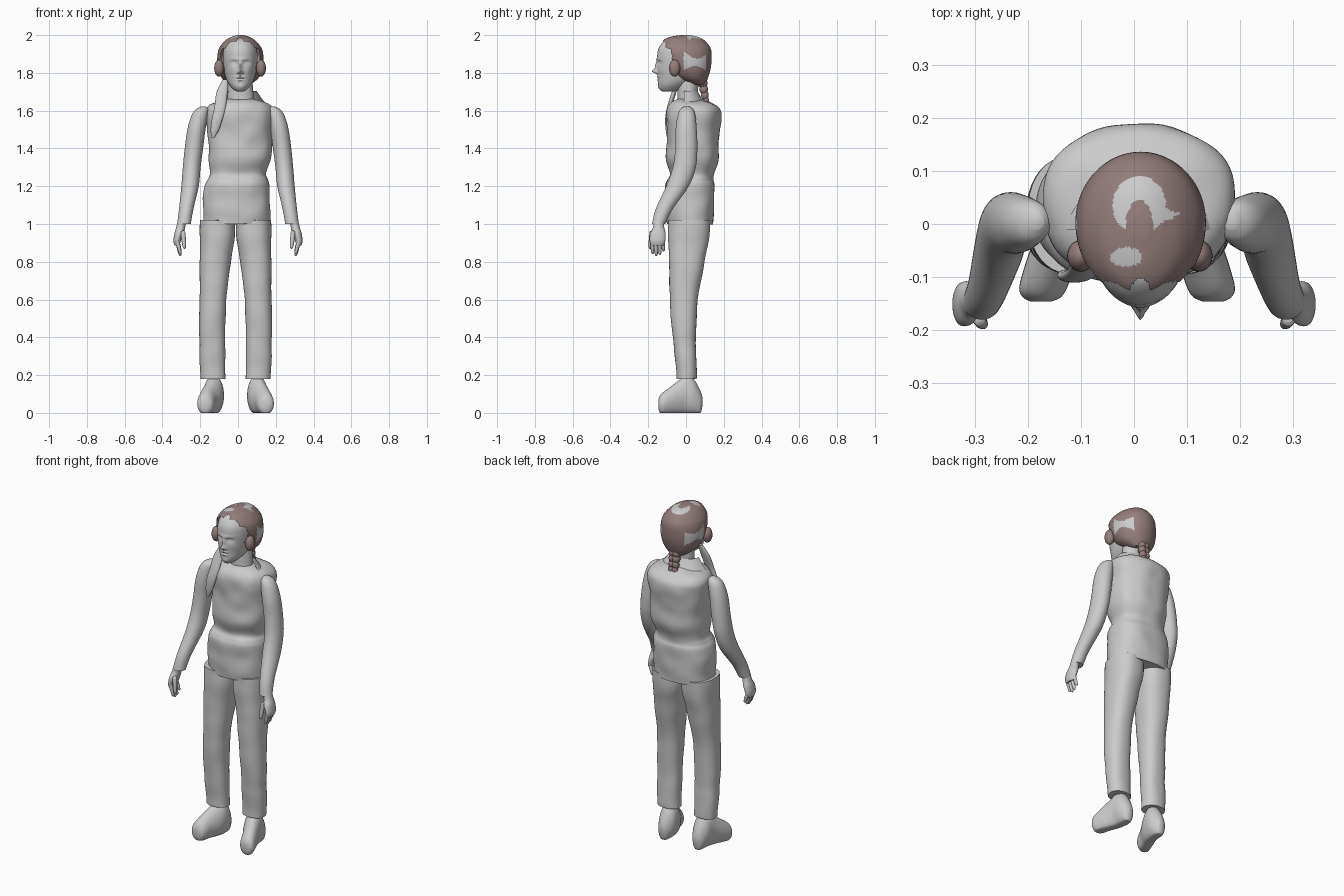
import bpy, bmesh, math
from mathutils import Vector, noise

cube = bpy.data.objects.get("Cube")
if cube:
    bpy.data.objects.remove(cube, do_unlink=True)


def material(name, rgb):
    m = bpy.data.materials.new(name)
    m.use_nodes = True
    m.diffuse_color = (*rgb, 1)
    bsdf = next(n for n in m.node_tree.nodes if n.type == 'BSDF_PRINCIPLED')
    bsdf.inputs["Base Color"].default_value = (*rgb, 1)
    bsdf.inputs["Roughness"].default_value = 0.8
    return m


GREY = material("plain grey", (0.6, 0.6, 0.6))
BROWN = material("hair brown", (0.3, 0.21, 0.2))


def finish(name, bm, mats):
    bmesh.ops.recalc_face_normals(bm, faces=bm.faces)
    me = bpy.data.meshes.new(name)
    bm.to_mesh(me)
    bm.free()
    ob = bpy.data.objects.new(name, me)
    bpy.context.collection.objects.link(ob)
    for m in mats:
        me.materials.append(m)
    bpy.ops.object.select_all(action='DESELECT')
    ob.select_set(True)
    bpy.context.view_layer.objects.active = ob
    bpy.ops.object.shade_smooth_by_angle(angle=math.radians(50))
    return ob


def smooth_rows(rows, steps):
    """Catmull-Rom through rows of section bounds."""
    out = []
    for i in range(len(rows) - 1):
        a, b, c, d = (rows[max(0, min(len(rows) - 1, i + k))] for k in (-1, 0, 1, 2))
        for s in range(steps):
            t = s / steps
            out.append([q + t / 2 * (r - p + t * (2 * p - 5 * q + 4 * r - u + t * (3 * q - p - 3 * r + u)))
                        for p, q, r, u in zip(a, b, c, d)])
    return out + [list(rows[-1])]


def loft(rows, steps=5, segs=32, power=2.0, along_y=False):
    """Rows are (station, x min, x max, depth min, depth max)."""
    bm = bmesh.new()
    rings = []
    for s, x0, x1, d0, d1 in smooth_rows(rows, steps):
        ring = []
        for k in range(segs):
            a = 2 * math.pi * k / segs
            c, n = math.cos(a), math.sin(a)
            x = (x0 + x1) / 2 + (x1 - x0) / 2 * math.copysign(abs(c) ** (2 / power), c)
            d = (d0 + d1) / 2 + (d1 - d0) / 2 * math.copysign(abs(n) ** (2 / power), n)
            ring.append(bm.verts.new((x, s, max(d, 0)) if along_y else (x, d, s)))
        rings.append(ring)
    for lo, hi in zip(rings, rings[1:]):
        for k in range(segs):
            j = (k + 1) % segs
            bm.faces.new((lo[k], lo[j], hi[j], hi[k]))
    bm.faces.new(rings[0])
    bm.faces.new(rings[-1])
    return bm


def wrinkle(bm, amount, scale=11):
    bm.normal_update()
    moves = [v.normal * noise.noise(v.co * scale) * amount for v in bm.verts]
    for v, m in zip(bm.verts, moves):
        v.co += m


def pair(name, build, axis=0.0):
    """Left part and its mirror image about x = axis."""
    finish("left_" + name, build(), [GREY])
    bm = build()
    for v in bm.verts:
        v.co.x = 2 * axis - v.co.x
    finish("right_" + name, bm, [GREY])


def ellipsoid(name, centre, size, mat):
    bm = bmesh.new()
    bmesh.ops.create_uvsphere(bm, u_segments=20, v_segments=12, radius=1)
    for v in bm.verts:
        v.co = Vector(centre) + v.co * Vector(size)
    return finish(name, bm, [mat])


# Loose top with a nipped waist
torso = loft([(1.0, -.185, .17, -.1, .145), (1.1, -.185, .17, -.107, .15), (1.2, -.18, .168, -.11, .152),
              (1.235, -.165, .16, -.1, .145), (1.27, -.15, .15, -.085, .15), (1.35, -.155, .175, -.105, .172),
              (1.45, -.16, .18, -.1, .175), (1.56, -.17, .19, -.105, .187), (1.61, -.165, .185, -.1, .18),
              (1.64, -.13, .155, -.08, .14), (1.66, -.06, .09, -.05, .08)], 6, 64, 2.3)
wrinkle(torso, .007)
finish("torso", torso, [GREY])

# Trousers
def leg():
    bm = loft([(.18, .04, .172, -.05, .055), (.3, .043, .178, -.06, .055), (.4, .042, .178, -.07, .053),
               (.6, .036, .178, -.085, .065), (.8, .01, .178, -.09, .1), (.93, -.008, .175, -.095, .125),
               (1.02, -.01, .172, -.095, .13)], 6, 40, 2.3)
    wrinkle(bm, .005, 9)
    return bm


pair("leg", leg, -.013)

# Shoes turned outwards
pair("foot", lambda: loft([(.088, .085, .11, .04, .08), (.075, .07, .13, -.005, .12), (.04, .05, .148, -.01, .18),
                           (0, .05, .155, -.01, .2), (-.035, .06, .165, -.01, .175), (-.08, .085, .18, -.01, .14),
                           (-.12, .1, .19, -.01, .11), (-.138, .112, .183, .0, .09), (-.146, .13, .168, .02, .07)],
                          along_y=True), -.013)

# Sleeved arms, bent slightly forward
pair("arm", lambda: loft([(1.0, .25, .322, -.18, -.11), (1.08, .236, .312, -.16, -.07), (1.2, .208, .3, -.105, .015),
                          (1.3, .198, .292, -.07, .052), (1.4, .185, .282, -.057, .06), (1.5, .172, .268, -.055, .057),
                          (1.57, .16, .248, -.045, .05), (1.605, .157, .225, -.032, .04),
                          (1.622, .17, .195, -.01, .02)]))

# Hands
pair("hand", lambda: loft([(.885, .308, .335, -.185, -.12), (.91, .303, .342, -.192, -.11),
                           (.95, .288, .337, -.19, -.108), (.98, .28, .328, -.175, -.115),
                           (1.02, .272, .318, -.168, -.12)]))


def digit(top, tip, r):
    def build():
        rows = []
        for t, w in ((0, .4), (.04, .8), (.1, 1), (.5, 1), (.85, .8), (.95, .55), (1, .2)):
            p = Vector(top).lerp(Vector(tip), t)
            rows.append((p.z, p.x - r * w, p.x + r * w, p.y - r * w, p.y + r * w))
        return loft(rows, 2, 12)
    return build


for i, name in enumerate(("index", "middle", "ring", "little")):
    y = -.18 + .019 * i
    pair(name + "_finger", digit((.324, y, .92), (.305, y + .004, (.84, .83, .836, .855)[i]), .0105))
pair("thumb", digit((.292, -.18, .965), (.283, -.19, .868), .012))

# Neck and turned-up back collar
finish("neck", loft([(1.58, -.06, .09, -.05, .065), (1.66, -.056, .084, -.045, .06),
                     (1.77, -.05, .075, -.045, .07)], 4), [GREY])
bm = bmesh.new()
last = None
for k in range(25):
    a = math.pi * k / 24
    edge = [bm.verts.new((.01 + r * math.cos(a), -.01 + r * .8 * math.sin(a), z))
            for r, z in ((.14, 1.635), (.115, 1.665), (.088, 1.705))]
    if last:
        for j in range(2):
            bm.faces.new((last[j], edge[j], edge[j + 1], last[j + 1]))
    last = edge
finish("collar", bm, [GREY])

# Head, with the face pushed and pulled from a smooth form
head = loft([(1.702, -.005, .03, -.125, -.06), (1.71, -.022, .045, -.137, -.03), (1.735, -.045, .068, -.146, .01),
             (1.77, -.063, .086, -.147, .06), (1.82, -.075, .098, -.15, .09), (1.88, -.08, .103, -.153, .1),
             (1.93, -.075, .098, -.145, .1), (1.97, -.052, .075, -.112, .075), (1.984, -.02, .045, -.065, .04)], 9, 112, 2.1)
# (sideways offset, height, width, tall, push)
features = [(0, 1.808, .011, .012, -.029), (0, 1.835, .009, .022, -.014), (0, 1.872, .05, .008, -.004),
            (0, 1.778, .02, .006, -.008), (0, 1.762, .017, .006, -.007), (0, 1.77, .022, .003, .005),
            (0, 1.725, .02, .012, -.004)]
for side in (-1, 1):
    features += [(side * .033, 1.853, .016, .011, .014), (side * .034, 1.851, .01, .006, -.009),
                 (side * .013, 1.802, .006, .006, -.009), (side * .045, 1.815, .02, .02, -.003)]
for v in head.verts:
    if v.co.y < -.05:
        x, z = v.co.x - .012, v.co.z
        v.co.y += sum(p * math.exp(-((x - fx) / w) ** 2 - ((z - fz) / h) ** 2) for fx, fz, w, h, p in features)
finish("head", head, [GREY])

# Hair cap, cut open at the face, with unpainted patches
hair = loft([(1.735, -.035, .06, .03, .1), (1.77, -.083, .106, -.05, .115), (1.82, -.105, .13, -.1, .13),
             (1.88, -.11, .135, -.135, .136), (1.93, -.1, .125, -.145, .13), (1.97, -.07, .093, -.125, .1),
             (1.99, -.036, .06, -.085, .065), (2.0, -.005, .03, -.03, .02)], 10, 112)


def unpainted(c):
    x, y, z = c
    if z > 1.95:
        outer = math.hypot((x - .01) / .05, (y - .035) / .055) < 1 and y > -.01
        inner = math.hypot((x - .01) / .026, (y + .005) / .05) < 1
        tail = .04 < x < .09 and abs(y - .018) < (.09 - x) * .4
        blob = math.hypot((x + .015) / .03, (y + .062) / .018) < 1
        return (outer and not inner) or tail or blob
    return -.012 < y < .105 and abs(z - 1.862 + y * .1) < .042 - .022 * math.sin(y * 30)


def in_face(c):
    ragged = .007 * math.sin(c.x * 130) + .004 * math.sin(c.z * 210)
    return c.y < -.078 - .035 * max(0, min(1, (c.z - 1.9) / .06)) + ragged


bmesh.ops.delete(hair, geom=[f for f in hair.faces if in_face(f.calc_center_median())], context='FACES')
for f in hair.faces:
    f.material_index = int(unpainted(f.calc_center_median()))
finish("hair", hair, [BROWN, GREY])

# Side locks over the ears
for name, x in (("right", -.1), ("left", .122)):
    ellipsoid(name + "_side_lock", (x, -.06, 1.825), (.026, .03, .045), BROWN)

# Short plait at the nape
for i in range(4):
    for side in (-1, 1):
        ellipsoid(f"plait_{i}_{'left' if side > 0 else 'right'}", (.01 + side * .012, .088 + .006 * i, 1.745 - .032 * i),
                  (.024 - .002 * i, .026 - .003 * i, .026), BROWN)

# Loose lock over the right shoulder
finish("loose_lock", loft([(1.455, -.14, -.125, -.1, -.09), (1.5, -.145, -.1, -.108, -.085), (1.56, -.138, -.08, -.11, -.085),
                           (1.62, -.125, -.065, -.1, -.075), (1.7, -.113, -.055, -.075, -.05),
                           (1.765, -.08, -.05, -.05, -.03)], 5, 20), [GREY])
